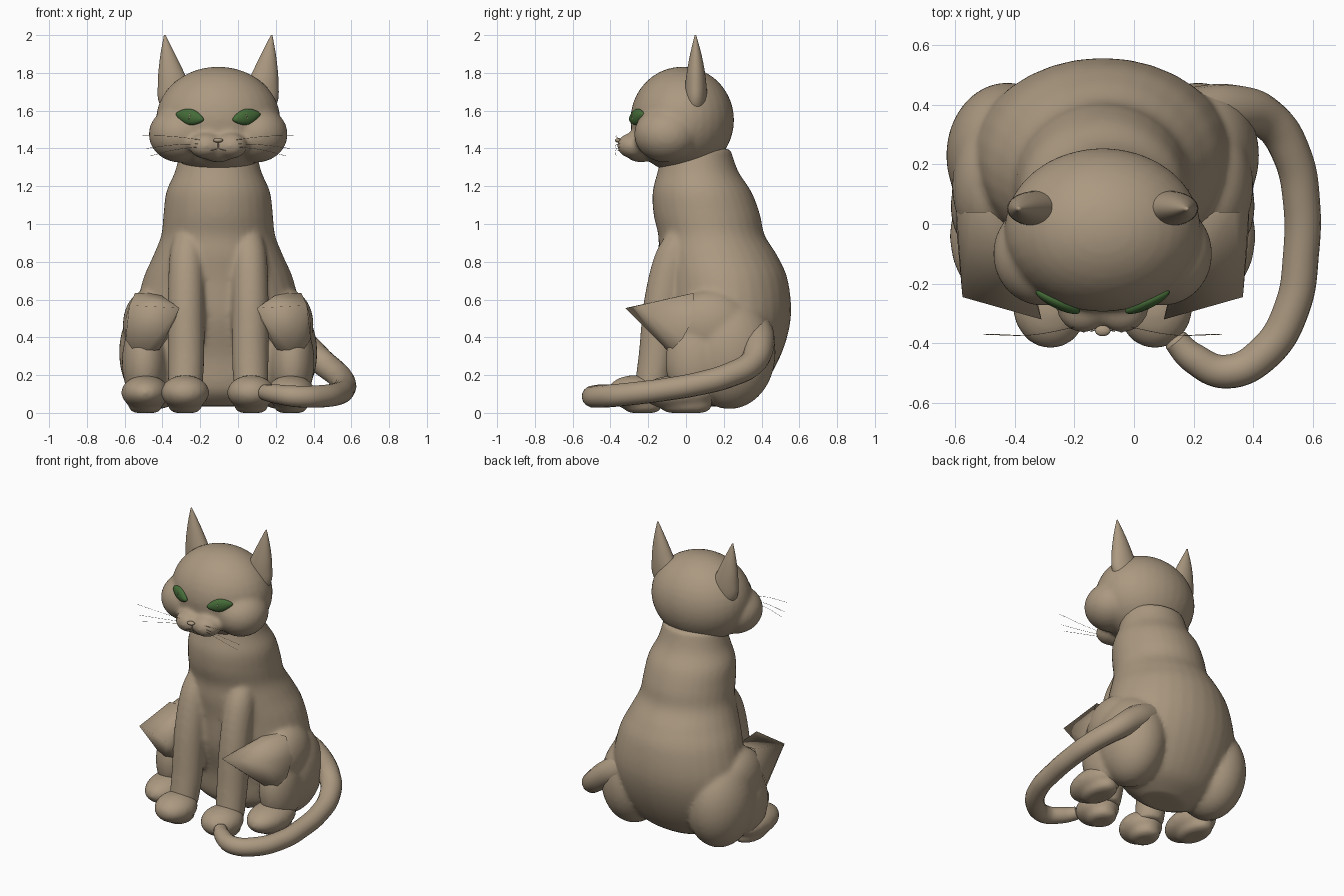
import bpy, bmesh, math
from mathutils import Vector, Matrix

cube = bpy.data.objects.get("Cube")
if cube:
    bpy.data.objects.remove(cube, do_unlink=True)

CX = -0.105  # the animal's own middle plane; the tail shifts it off centre


def material(name, rgb):
    m = bpy.data.materials.new(name)
    m.use_nodes = True
    m.diffuse_color = (*rgb, 1)
    bsdf = m.node_tree.nodes["Principled BSDF"]
    bsdf.inputs["Base Color"].default_value = (*rgb, 1)
    bsdf.inputs["Roughness"].default_value = 0.8
    return m


FUR = material("tan fur", (0.41, 0.32, 0.22))
GREEN = material("green iris", (0.06, 0.15, 0.04))


def finish(name, bm, mat, blend=False):
    """Turn a bmesh into a smooth object; blend melts overlapping lumps together."""
    for v in bm.verts:
        v.co.z = max(v.co.z, 0)
    for f in bm.faces:
        f.smooth = True
    me = bpy.data.meshes.new(name)
    bm.to_mesh(me)
    bm.free()
    me.materials.append(mat)
    ob = bpy.data.objects.new(name, me)
    bpy.context.collection.objects.link(ob)
    if blend:
        r = ob.modifiers.new("Melt", 'REMESH')
        r.mode = 'VOXEL'
        r.voxel_size = 0.014
        r.use_smooth_shade = True
        s = ob.modifiers.new("Soften", 'SMOOTH')
        s.factor = 0.5
        s.iterations = 8


def ellipsoid(bm, centre, radii):
    """Ellipsoid; centre x is measured from the middle plane."""
    c = Vector(centre) + Vector((CX, 0, 0))
    bmesh.ops.create_uvsphere(bm, u_segments=32, v_segments=20, radius=1,
                              matrix=Matrix.Translation(c) @ Matrix.Diagonal((*radii, 1)))


def catmull(a, b, c, d, t):
    return [0.5 * (2*q + (r - p)*t + (2*p - 5*q + 4*r - s)*t*t
                   + (3*q - p - 3*r + s)*t**3) for p, q, r, s in zip(a, b, c, d)]


def loft(bm, rows, seg=32, steps=5):
    """Smooth stack of elliptic rings given as (z, x, y, rx, ry)."""
    pts = [rows[0]] + list(rows) + [rows[-1]]
    fine = [catmull(*pts[i:i + 4], k / steps)
            for i in range(len(rows) - 1) for k in range(steps)] + [rows[-1]]
    rings = []
    for z, x, y, rx, ry in fine:
        angles = [math.tau * k / seg for k in range(seg)]
        rings.append([bm.verts.new((CX + x + rx * math.cos(a), y + ry * math.sin(a), z))
                      for a in angles])
    for lo, hi in zip(rings, rings[1:]):
        for k in range(seg):
            n = (k + 1) % seg
            bm.faces.new((lo[k], lo[n], hi[n], hi[k]))
    bm.faces.new(rings[0][::-1])
    bm.faces.new(rings[-1])


def tube(name, points, depth, radii=None, res=8):
    """Round fur tube along a smooth path, converted to a mesh."""
    cu = bpy.data.curves.new(name, 'CURVE')
    cu.dimensions = '3D'
    cu.bevel_depth = depth
    cu.bevel_resolution = 6 if res > 4 else 0
    cu.resolution_u = res
    cu.use_fill_caps = True
    sp = cu.splines.new('BEZIER')
    sp.bezier_points.add(len(points) - 1)
    for i, (bp, p) in enumerate(zip(sp.bezier_points, points)):
        bp.co = p
        bp.handle_left_type = bp.handle_right_type = 'AUTO'
        bp.radius = radii[i] if radii else 1
    cu.materials.append(FUR)
    ob = bpy.data.objects.new(name, cu)
    bpy.context.collection.objects.link(ob)
    bpy.ops.object.select_all(action='DESELECT')
    ob.select_set(True)
    bpy.context.view_layer.objects.active = ob
    bpy.ops.object.convert(target='MESH')
    bpy.ops.object.shade_smooth_by_angle()


SIDES = (("right", -1), ("left", 1))

# Torso, neck, haunches and front legs in one soft body
bm = bmesh.new()
loft(bm, [(0.035, 0, 0.16, 0.15, 0.1), (0.12, 0, 0.18, 0.32, 0.21),
          (0.3, 0, 0.22, 0.41, 0.28), (0.5, 0, 0.22, 0.44, 0.335),
          (0.7, 0, 0.205, 0.4, 0.335), (0.83, 0, 0.17, 0.345, 0.315),
          (0.94, 0, 0.135, 0.302, 0.282), (1.05, 0, 0.11, 0.29, 0.282),
          (1.17, 0, 0.085, 0.275, 0.262), (1.28, 0, 0.063, 0.228, 0.213),
          (1.4, 0, 0.055, 0.2, 0.18)])
for _, s in SIDES:
    ellipsoid(bm, (s * 0.32, 0.23, 0.32), (0.205, 0.245, 0.3))    # haunch
    ellipsoid(bm, (s * 0.39, 0.06, 0.27), (0.12, 0.17, 0.23))     # shank
    ellipsoid(bm, (s * 0.375, 0.13, 0.465), (0.13, 0.21, 0.185))  # knee
    loft(bm, [(0.1, s * 0.175, -0.19, 0.09, 0.09), (0.3, s * 0.17, -0.155, 0.097, 0.097),
              (0.6, s * 0.17, -0.12, 0.097, 0.102), (0.85, s * 0.165, -0.06, 0.09, 0.1),
              (1.0, s * 0.15, 0, 0.06, 0.06)])
finish("body", bm, FUR, blend=True)

# Paws with pads melted in beneath
for side, s in SIDES:
    for part, x, y, ry in (("front", 0.175, -0.27, 0.148), ("hind", 0.385, -0.04, 0.2)):
        bm = bmesh.new()
        ellipsoid(bm, (s * x, y, 0.108), (0.128, ry, 0.092))
        ellipsoid(bm, (s * x, y + 0.04, 0.04), (0.09, ry * 0.7, 0.055))
        finish(f"{side}_{part}_paw", bm, FUR, blend=True)

# Pointed kneecaps, open where they sink into the knee
KNEE = [(0.205, -0.32, 0.555), (0.47, -0.245, 0.57), (0.32, 0.04, 0.635),
        (0.44, 0.04, 0.635), (0.49, 0.04, 0.5), (0.49, -0.02, 0.39),
        (0.455, -0.07, 0.34), (0.385, -0.09, 0.322), (0.31, -0.08, 0.335),
        (0.265, -0.06, 0.4)]
for side, s in SIDES:
    bm = bmesh.new()
    for x, y, z in KNEE:
        bm.verts.new((CX + s * x, y, z))
    bmesh.ops.convex_hull(bm, input=bm.verts)
    bm.normal_update()
    back = [f for f in bm.faces if f.normal.y > 0.45]
    bmesh.ops.delete(bm, geom=back, context='FACES')
    finish(f"{side}_kneecap", bm, FUR)

# Tail curling round to the front
tube("tail", [(0.18, 0.36, 0.45), (0.32, 0.385, 0.37), (0.45, 0.35, 0.265),
              (0.53, 0.23, 0.2), (0.562, 0.07, 0.155), (0.56, -0.1, 0.125),
              (0.53, -0.28, 0.102), (0.44, -0.43, 0.088), (0.31, -0.495, 0.087),
              (0.2, -0.45, 0.1), (0.14, -0.39, 0.11), (0.125, -0.37, 0.115)], 0.06,
     [1.6, 1.4, 1.15, 1.08, 1.03, 1, 1, 1, 0.95, 0.85, 0.7, 0.3])

# Head: skull, jaw, chin, cheeks and muzzle
bm = bmesh.new()
ellipsoid(bm, (0, -0.02, 1.55), (0.33, 0.275, 0.283))
ellipsoid(bm, (0, -0.06, 1.425), (0.22, 0.19, 0.13))
ellipsoid(bm, (0, -0.24, 1.375), (0.09, 0.08, 0.048))
for _, s in SIDES:
    ellipsoid(bm, (s * 0.2, -0.1, 1.475), (0.168, 0.175, 0.15))
    ellipsoid(bm, (s * 0.065, -0.275, 1.415), (0.09, 0.09, 0.07))
finish("head", bm, FUR, blend=True)

# Nose
bm = bmesh.new()
ellipsoid(bm, (0, -0.358, 1.443), (0.026, 0.018, 0.012))
finish("nose", bm, FUR)

for side, s in SIDES:
    # Ear, rooted inside the skull
    bm = bmesh.new()
    loft(bm, [(1.5, s * 0.14, 0.04, 0.06, 0.05), (1.63, s * 0.2, 0.05, 0.108, 0.06),
              (1.75, s * 0.237, 0.052, 0.082, 0.055), (1.88, s * 0.263, 0.052, 0.045, 0.034),
              (2.0, s * 0.283, 0.05, 0.004, 0.004)])
    finish(f"{side}_ear", bm, FUR)

    # Almond eye, outer corner raised, with a slit pupil
    turn = Matrix.Rotation(s * math.radians(26), 4, 'Z') @ \
        Matrix.Rotation(-s * math.radians(11), 4, 'Y')
    for part, mat, y, radii in (("eye", GREEN, -0.26, (0.083, 0.024, 0.042)),
                                ("pupil", FUR, -0.279, (0.004, 0.008, 0.022))):
        bm = bmesh.new()
        place = Matrix.Translation((CX + s * 0.15, y, 1.567)) @ turn
        ball = bmesh.ops.create_uvsphere(bm, u_segments=32, v_segments=16, radius=1)["verts"]
        for v in ball:
            v.co.z *= 1 - 0.4 * v.co.x ** 2
            v.co = place @ Vector([a * b for a, b in zip(v.co, radii)])
        finish(f"{side}_{part}", bm, mat)

    # Mouth line and whiskers
    tube(f"{side}_mouth", [(CX, -0.352, 1.435), (CX, -0.348, 1.405),
                           (CX + s * 0.04, -0.36, 1.388)], 0.002, res=4)
    for i, (start, end) in enumerate(((1.445, 1.47), (1.425, 1.4), (1.41, 1.36))):
        mid = (start + end) / 2 + 0.006
        reach = 0.4 - 0.02 * i
        tube(f"{side}_whisker_{i + 1}",
             [(CX + s * 0.09, -0.345, start), (CX + s * 0.24, -0.372, mid),
              (CX + s * reach, -0.37, end)], 0.001, res=4)
